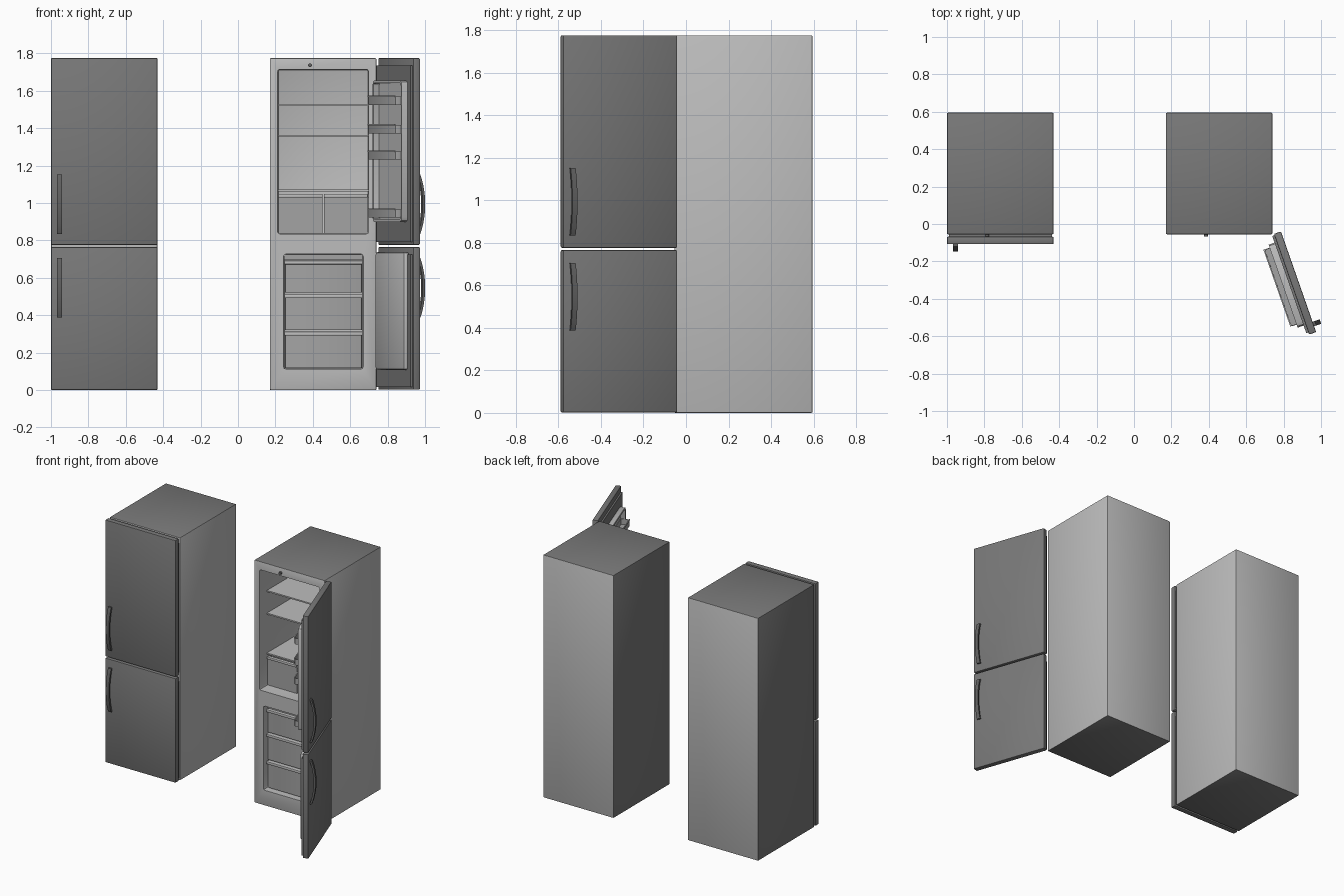
import bpy, bmesh, math
from mathutils import Matrix, Vector

if "Cube" in bpy.data.objects:
    bpy.data.objects.remove(bpy.data.objects["Cube"])


def material(name, v):
    m = bpy.data.materials.new(name)
    m.diffuse_color = (v, v, v, 1)
    m.use_nodes = True
    m.node_tree.nodes["Principled BSDF"].inputs["Base Color"].default_value = m.diffuse_color
    return m


STEEL = material("dark steel grey", 0.19)
LIGHT = material("light grey", 0.51)
PLASTIC = material("mid grey plastic", 0.37)
HANDLE = material("handle grey", 0.12)
W, H, FRONT, BACK = 0.57, 1.775, -0.055, 0.595
I4 = Matrix.Identity(4)


def finish(name, bm, mat, matrix=I4):
    bmesh.ops.recalc_face_normals(bm, faces=bm.faces)
    me = bpy.data.meshes.new(name)
    bm.to_mesh(me)
    bm.free()
    me.transform(matrix)
    me.materials.append(mat)
    ob = bpy.data.objects.new(name, me)
    bpy.context.collection.objects.link(ob)
    return ob


def cube(x, y, z):
    """bmesh box from three (min, max) ranges"""
    bm = bmesh.new()
    bmesh.ops.create_cube(bm, size=1)
    for v in bm.verts:
        v.co = Vector([(r[0] + r[1]) / 2 + c * (r[1] - r[0])
                       for r, c in zip((x, y, z), v.co)])
    return bm


def round_edges(bm, edges, bevel):
    if bevel:
        bmesh.ops.bevel(bm, geom=edges, offset=bevel, segments=2,
                        profile=0.5, affect='EDGES')


def box(name, x, y, z, mat, bevel=0.0, matrix=I4):
    bm = cube(x, y, z)
    round_edges(bm, bm.edges[:], bevel)
    return finish(name, bm, mat, matrix)


def tray(name, x, y, z, mat, open_dir, wall, bevel=0.0, matrix=I4):
    """hollow box, open on the side facing open_dir"""
    bm = cube(x, y, z)
    bm.normal_update()
    d = Vector(open_dir)
    round_edges(bm, [e for e in bm.edges
                     if abs((e.verts[0].co - e.verts[1].co).normalized().dot(d)) > 0.9], bevel)
    bm.normal_update()
    bmesh.ops.delete(bm, geom=[f for f in bm.faces if f.normal.dot(d) > 0.9],
                     context='FACES_ONLY')
    bmesh.ops.recalc_face_normals(bm, faces=bm.faces)
    centre = Vector([(r[0] + r[1]) / 2 for r in (x, y, z)])
    if sum(f.normal.dot(f.calc_center_median() - centre) for f in bm.faces) < 0:
        bmesh.ops.reverse_faces(bm, faces=bm.faces)
    bmesh.ops.solidify(bm, geom=bm.faces[:], thickness=wall)
    return finish(name, bm, mat, matrix)


def bow_handle(name, x, z0, z1, y, matrix):
    """arched strip, bulging towards -y"""
    n, bm = 16, bmesh.new()
    rows = []
    for i in range(n + 1):
        t = i / n
        out = 0.012 + 0.028 * math.sin(math.pi * t) ** 0.8
        z = z0 + (z1 - z0) * t
        rows.append([bm.verts.new((px, y - o, z)) for px, o in
                     ((x[0], out), (x[1], out), (x[1], out - 0.014), (x[0], out - 0.014))])
    for a, b in zip(rows, rows[1:]):
        for k in range(4):
            bm.faces.new((a[k], a[(k + 1) % 4], b[(k + 1) % 4], b[k]))
    bm.faces.new(rows[0])
    bm.faces.new(rows[-1])
    finish(name, bm, HANDLE, matrix)


def door(label, z0, z1, h0, h1, m):
    """door in hinge space: hinge at x = 0, inner face at y = 0"""
    box(label + "_door", (-W, 0), (-0.04, 0), (z0, z1), STEEL, 0.006, m)
    box(label + "_gasket", (-W + 0.012, -0.008), (-0.002, 0.012),
        (z0 + 0.015, z1 - 0.04), STEEL, 0, m)
    bow_handle(label + "_handle", (-W + 0.033, -W + 0.058), h0, h1, -0.04, m)


def cabinet(label, x0):
    x1 = x0 + W
    body = box(label + "_cabinet", (x0, x1), (FRONT, BACK), (0, H), LIGHT, 0.006)
    # cut the fridge and freezer compartments
    cutters = [box("cutter", (x0 + 0.042, x0 + 0.528), (-0.2, 0.52), (0.835, 1.715), LIGHT, 0.012),
               box("cutter", (x0 + 0.073, x0 + 0.5), (-0.2, 0.5), (0.112, 0.728), LIGHT, 0.015)]
    for c in cutters:
        c.hide_render = True
        mod = body.modifiers.new("cut", 'BOOLEAN')
        mod.object, mod.operation, mod.solver = c, 'DIFFERENCE', 'EXACT'
    dg = bpy.context.evaluated_depsgraph_get()
    me = bpy.data.meshes.new_from_object(body.evaluated_get(dg))
    body.modifiers.clear()
    body.data = me
    for c in cutters:
        bpy.data.objects.remove(c)
    me.materials.clear()
    me.materials.append(LIGHT)
    me.materials.append(STEEL)
    # left side, top and bottom are dark steel
    for p in me.polygons:
        c = p.center
        p.material_index = int(c.x < x0 + 0.003 or c.z > H - 0.003 or c.z < 0.003)

    # fridge shelves, thin rail at the front
    for i, z in enumerate((1.525, 1.36, 1.068)):
        box(f"{label}_shelf_{i}", (x0 + 0.043, x0 + 0.527), (0.03, 0.518), (z - 0.005, z + 0.005), LIGHT)
    # two crisper drawers
    for i, (a, b) in enumerate(((0.046, 0.282), (0.29, 0.524))):
        tray(f"{label}_crisper_{i}", (x0 + a, x0 + b), (0.035, 0.48), (0.838, 1.03),
             PLASTIC, (0, 0, 1), 0.006)
        box(f"{label}_crisper_rim_{i}", (x0 + a, x0 + b), (0.025, 0.05), (1.03, 1.048), LIGHT, 0.003)
    # freezer drawers with grip lips
    for i, (a, b) in enumerate(((0.118, 0.292), (0.322, 0.492), (0.522, 0.672))):
        tray(f"{label}_freezer_drawer_{i}", (x0 + 0.08, x0 + 0.493), (-0.015, 0.46), (a, b),
             PLASTIC, (0, 0, 1), 0.006, 0.01)
        box(f"{label}_freezer_lip_{i}", (x0 + 0.077, x0 + 0.496), (-0.028, 0.01),
            (b, b + 0.02), LIGHT, 0.004)
    box(label + "_freezer_flap", (x0 + 0.077, x0 + 0.496), (-0.01, 0.0), (0.695, 0.725), PLASTIC)
    # round door switch above the compartment
    bm = bmesh.new()
    bmesh.ops.create_cone(bm, cap_ends=True, segments=16, radius1=0.01, radius2=0.01, depth=0.016)
    finish(label + "_door_switch", bm, HANDLE,
           Matrix.Translation((x0 + 0.215, FRONT - 0.004, 1.737)) @ Matrix.Rotation(math.pi / 2, 4, 'X'))


def fridge(label, x0, hinge, angle):
    cabinet(label, x0)
    m = Matrix.Translation(hinge) @ Matrix.Rotation(math.radians(angle), 4, 'Z')
    door(label + "_upper", 0.776, H, 0.835, 1.152, m)
    door(label + "_lower", 0.002, 0.765, 0.387, 0.705, m)
    # upper door liner frame and bins
    tray(label + "_upper_liner", (-0.515, -0.045), (0.001, 0.046), (0.9, 1.655),
         LIGHT, (0, 1, 0), 0.014, 0.025, m)
    for i, z in enumerate((0.922, 1.232, 1.372, 1.525)):
        tray(f"{label}_bin_{i}", (-0.498, -0.062), (0.014, 0.078), (z, z + 0.044),
             PLASTIC, (0, 0, 1), 0.004, 0.012, m)
        box(f"{label}_bin_rim_{i}", (-0.496, -0.06), (0.074, 0.081), (z + 0.042, z + 0.05),
            LIGHT, 0, m)
    # lower door liner
    box(label + "_lower_liner", (-0.515, -0.05), (0.0, 0.035), (0.108, 0.738), LIGHT, 0.014, m)


fridge("closed", -1.0, (-0.43, -0.068, 0), 0)
fridge("open", 0.17, (0.748, -0.053, 0), 109.3)

# smooth the small rounded edges
bpy.ops.object.select_all(action='DESELECT')
for ob in bpy.context.collection.objects:
    ob.select_set(True)
    bpy.context.view_layer.objects.active = ob
bpy.ops.object.shade_smooth_by_angle(angle=math.radians(28))
